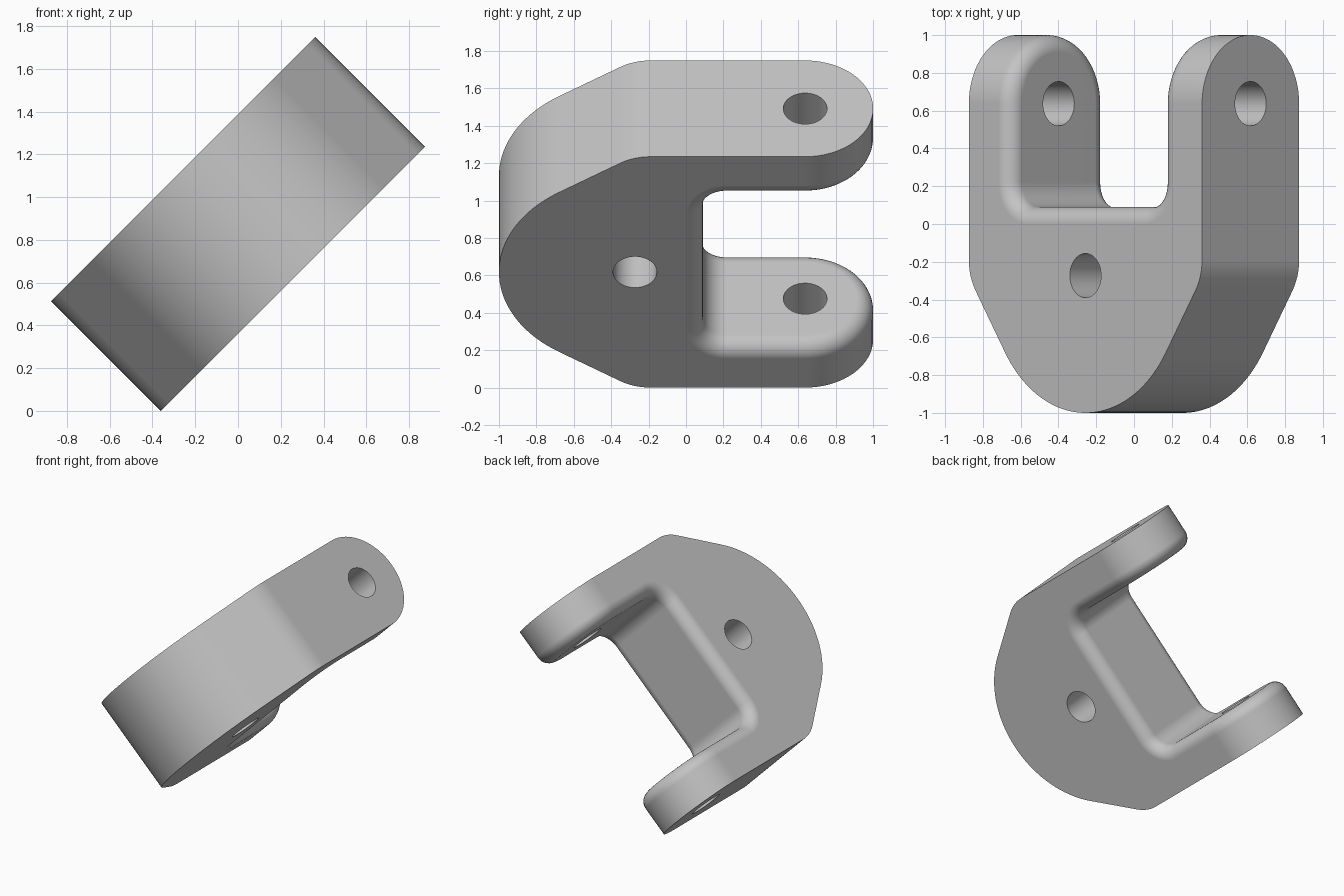
import bpy, bmesh
from math import sin, cos, tan, pi, radians
from mathutils import Matrix, Vector

if "Cube" in bpy.data.objects:
    bpy.data.objects.remove(bpy.data.objects["Cube"])

HALF_W, HALF_T = 0.873, 0.3635        # half width and half thickness
TIP_Y, PIVOT_Y = 0.637, -0.273        # lug and body hole centres
NOSE_R, HOLE_R = 0.727, 0.117
LUG_IN, SLOT_Y = 0.564, 0.09          # slot side and slot floor
SLOT_R, EDGE_R, CORNER_R = 0.13, 0.09, 0.29
TAPER = radians(34)

grey = bpy.data.materials.new("plain grey")
grey.use_nodes = True
colour = (0.55, 0.55, 0.55, 1)
grey.diffuse_color = colour
grey.node_tree.nodes["Principled BSDF"].inputs["Base Color"].default_value = colour

# Stand the part at 45 degrees on its long edge
place = Matrix.Translation((0, 0, (HALF_W + HALF_T) / 2 ** 0.5)) @ Matrix.Rotation(-pi / 4, 4, 'Y')


def arc(cx, cy, r, a, b, n):
    """Points on an arc, angle measured from +x towards -y."""
    angles = [a + (b - a) * i / (n - 1) for i in range(n)]
    return [Vector((cx + r * cos(t), cy - r * sin(t))) for t in angles]


# Outer half profile: lug side, soft corner, taper, round nose
taper_x, taper_y = NOSE_R * cos(TAPER), PIVOT_Y - NOSE_R * sin(TAPER)
corner_y = taper_y + (HALF_W - taper_x) / tan(TAPER)
corner_top = corner_y + CORNER_R * tan(TAPER / 2)
outer = [Vector((HALF_W, TIP_Y))]
outer += arc(HALF_W - CORNER_R, corner_top, CORNER_R, 0, TAPER, 7)
outer += arc(0, PIVOT_Y, NOSE_R, TAPER, pi / 2, 20)

# Inner half profile: lug face, slot fillet, slot floor
count = len(outer) - 2
inner = [Vector((LUG_IN, TIP_Y))]
inner += arc(LUG_IN - SLOT_R, SLOT_Y + SLOT_R, SLOT_R, 0, pi / 2, count)
inner += [Vector((0, SLOT_Y))]
normals = [Vector((1, 0))] + arc(0, 0, 1, 0, pi / 2, count) + [Vector((0, -1))]

# Stations: round lug tip first, then along the slot to the middle
TIP_STEPS = 16
stations = [(pi / 2 * (1 - i / TIP_STEPS), inner[0], normals[0], outer[0]) for i in range(TIP_STEPS)]
stations += [(0, i, n, o) for i, n, o in zip(inner, normals, outer)]


def section(phi, base, normal, edge):
    """Closed ring across the thickness, with a rounded inner edge."""
    rim = [(edge, HALF_T)]
    for k in range(9):
        t = pi / 2 * k / 8
        rim.append((base + normal * EDGE_R * (1 - sin(t)), HALF_T - EDGE_R * (1 - cos(t))))
    half = [Vector((p.x, p.y + r * sin(phi), r * cos(phi))) for p, r in rim]
    return half + [Vector((p.x, p.y, -p.z)) for p in reversed(half)]


rings = [section(*s) for s in stations]
rings += [[Vector((-p.x, p.y, p.z)) for p in ring] for ring in reversed(rings[:-1])]

bm = bmesh.new()
loops = [[bm.verts.new(p) for p in ring] for ring in rings]
for a, b in zip(loops, loops[1:]):
    for k in range(len(a)):
        m = (k + 1) % len(a)
        bm.faces.new((a[k], a[m], b[m], b[k]))
bmesh.ops.remove_doubles(bm, verts=bm.verts, dist=0.00001)
bmesh.ops.recalc_face_normals(bm, faces=bm.faces)
bmesh.ops.dissolve_limit(bm, angle_limit=0.001, verts=bm.verts, edges=bm.edges)
mesh = bpy.data.meshes.new("clevis_bracket")
bm.to_mesh(mesh)
bm.free()
bracket = bpy.data.objects.new("clevis_bracket", mesh)
bpy.context.collection.objects.link(bracket)
mesh.materials.append(grey)
bpy.context.view_layer.objects.active = bracket
bracket.select_set(True)


def drill(name, y, rotation):
    """Cut a round hole right through the bracket."""
    bpy.ops.mesh.primitive_cylinder_add(vertices=48, radius=HOLE_R, depth=3, location=(0, y, 0), rotation=rotation)
    cutter = bpy.context.object
    cutter.name = name
    cutter.hide_render = True
    cutter.data.materials.append(grey)
    bpy.context.view_layer.objects.active = bracket
    mod = bracket.modifiers.new(name, 'BOOLEAN')
    mod.operation, mod.solver, mod.object = 'DIFFERENCE', 'EXACT', cutter
    bpy.ops.object.modifier_apply(modifier=name)
    bpy.data.objects.remove(cutter)


drill("pin_hole_cutter", TIP_Y, (0, pi / 2, 0))
drill("body_hole_cutter", PIVOT_Y, (0, 0, 0))

# Smooth curves, crisp outer edges, flat faces kept flat
bracket.data.transform(place)
bpy.ops.object.select_all(action='DESELECT')
bracket.select_set(True)
bpy.context.view_layer.objects.active = bracket
bpy.ops.object.shade_smooth_by_angle(angle=radians(30))
weighted = bracket.modifiers.new("flat_face_normals", 'WEIGHTED_NORMAL')
weighted.keep_sharp = True
